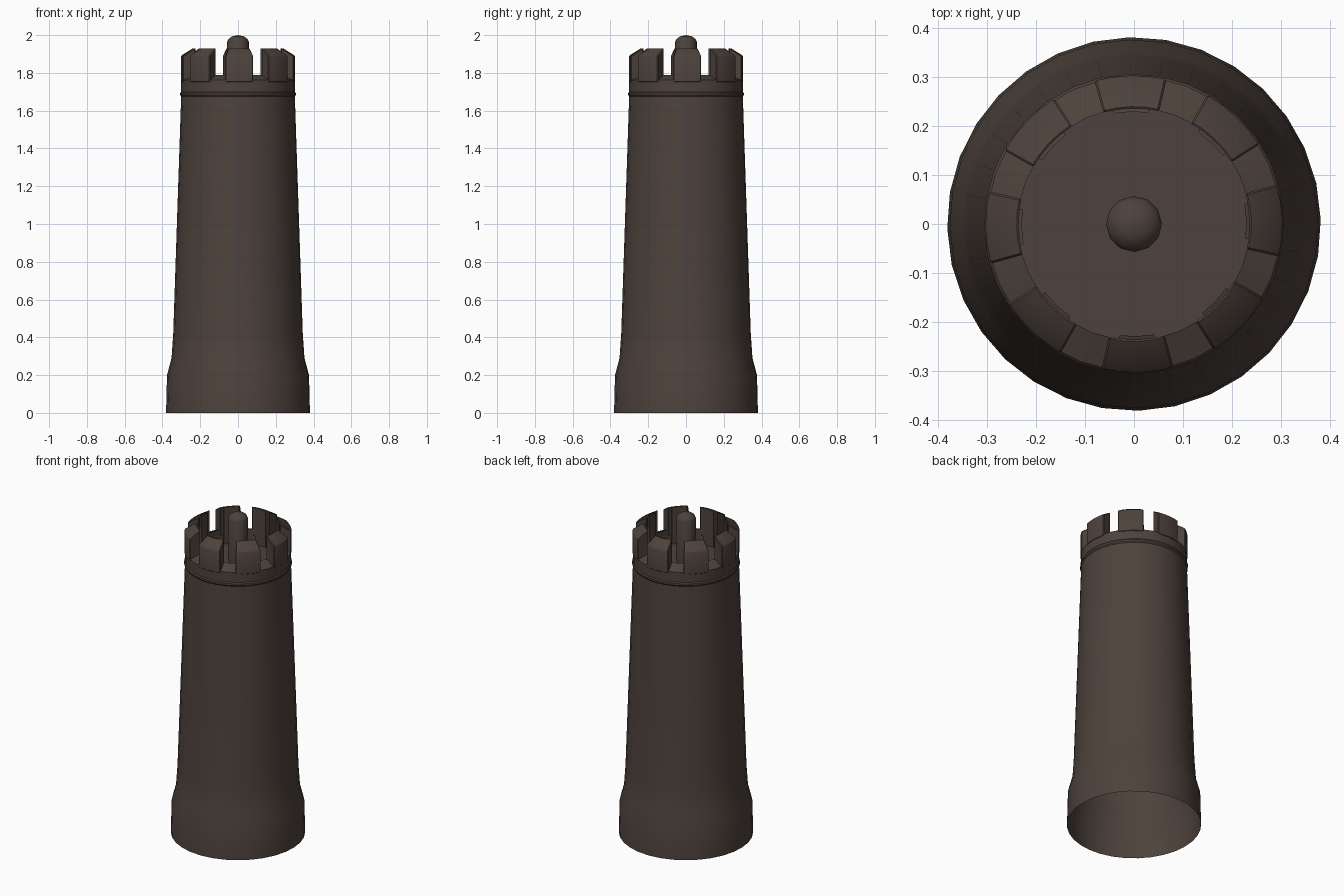
import bpy, bmesh, math

if "Cube" in bpy.data.objects:
    bpy.data.objects.remove(bpy.data.objects["Cube"])

TURN = math.radians(1.4)      # whole tower is turned very slightly
FLOOR = 1.70

stone = bpy.data.materials.new("dark brown stone")
stone.diffuse_color = (0.075, 0.055, 0.045, 1)
stone.use_nodes = True
stone.node_tree.nodes["Principled BSDF"].inputs["Base Color"].default_value = stone.diffuse_color


def finish(name, bm, angle=30):
    bmesh.ops.remove_doubles(bm, verts=bm.verts, dist=1e-5)
    bmesh.ops.recalc_face_normals(bm, faces=bm.faces)
    me = bpy.data.meshes.new(name)
    bm.to_mesh(me)
    bm.free()
    me.materials.append(stone)
    ob = bpy.data.objects.new(name, me)
    bpy.context.collection.objects.link(ob)
    bpy.ops.object.select_all(action='DESELECT')
    ob.select_set(True)
    bpy.context.view_layer.objects.active = ob
    bpy.ops.object.shade_smooth_by_angle(angle=math.radians(angle))
    return ob


def lathe(name, profile, sides):
    """Open (r, z) profile swept a full turn; r = 0 points collapse."""
    bm = bmesh.new()
    vs = [bm.verts.new((r, 0, z)) for r, z in profile]
    edges = [bm.edges.new(p) for p in zip(vs, vs[1:])]
    bmesh.ops.spin(bm, geom=vs + edges, cent=(0, 0, 0), axis=(0, 0, 1),
                   angle=math.tau, steps=sides, use_merge=False)
    bmesh.ops.remove_doubles(bm, verts=bm.verts, dist=1e-5)
    ob = finish(name, bm)
    ob.rotation_euler.z = TURN
    return ob


def sector(name, profile, mid, half, steps, bevel):
    """Closed (r, z) profile swept through a short arc and capped."""
    bm = bmesh.new()
    rings = []
    for i in range(steps + 1):
        a = mid - half + 2 * half * i / steps
        rings.append([bm.verts.new((r * math.cos(a), r * math.sin(a), z))
                      for r, z in profile])
    n = len(profile)
    for p, q in zip(rings, rings[1:]):
        for k in range(n):
            bm.faces.new((p[k], p[(k + 1) % n], q[(k + 1) % n], q[k]))
    bm.faces.new(rings[0][::-1])
    bm.faces.new(rings[-1])
    bmesh.ops.recalc_face_normals(bm, faces=bm.faces)
    if bevel:
        sharp = [e for e in bm.edges if e.calc_face_angle(0) > 0.7]
        bmesh.ops.bevel(bm, geom=sharp, offset=bevel, segments=1,
                        affect='EDGES', clamp_overlap=True)
    return finish(name, bm)


# Tower wall, flared foot, string course, parapet and roof floor (open below)
lathe("tower_wall", [
    (0.381, 0.0), (0.376, 0.20), (0.352, 0.29), (0.343, 0.42), (0.322, 1.05),
    (0.301, 1.675), (0.306, 1.682), (0.306, 1.693), (0.301, 1.70),
    (0.301, 1.762), (0.237, 1.79), (0.237, FLOOR), (0, FLOOR)], 32)

# Eight battlements with tops that slope outward, each with an inner rib
for i in range(8):
    mid = TURN + i * math.tau / 8
    sector(f"battlement_{i + 1}",
           [(0.303, 1.75), (0.303, 1.89), (0.236, 1.932), (0.236, 1.75)],
           mid, 0.245, 4, 0.004)
    sector(f"inner_rib_{i + 1}",
           [(0.25, FLOOR), (0.25, 1.92), (0.229, 1.928), (0.229, FLOOR)],
           mid, 0.155, 2, 0)

# Central post with a rounded cap
lathe("central_post", [(0.057, FLOOR), (0.057, 1.965), (0.05, 1.98),
                       (0.03, 1.994), (0, 2.0)], 12)
